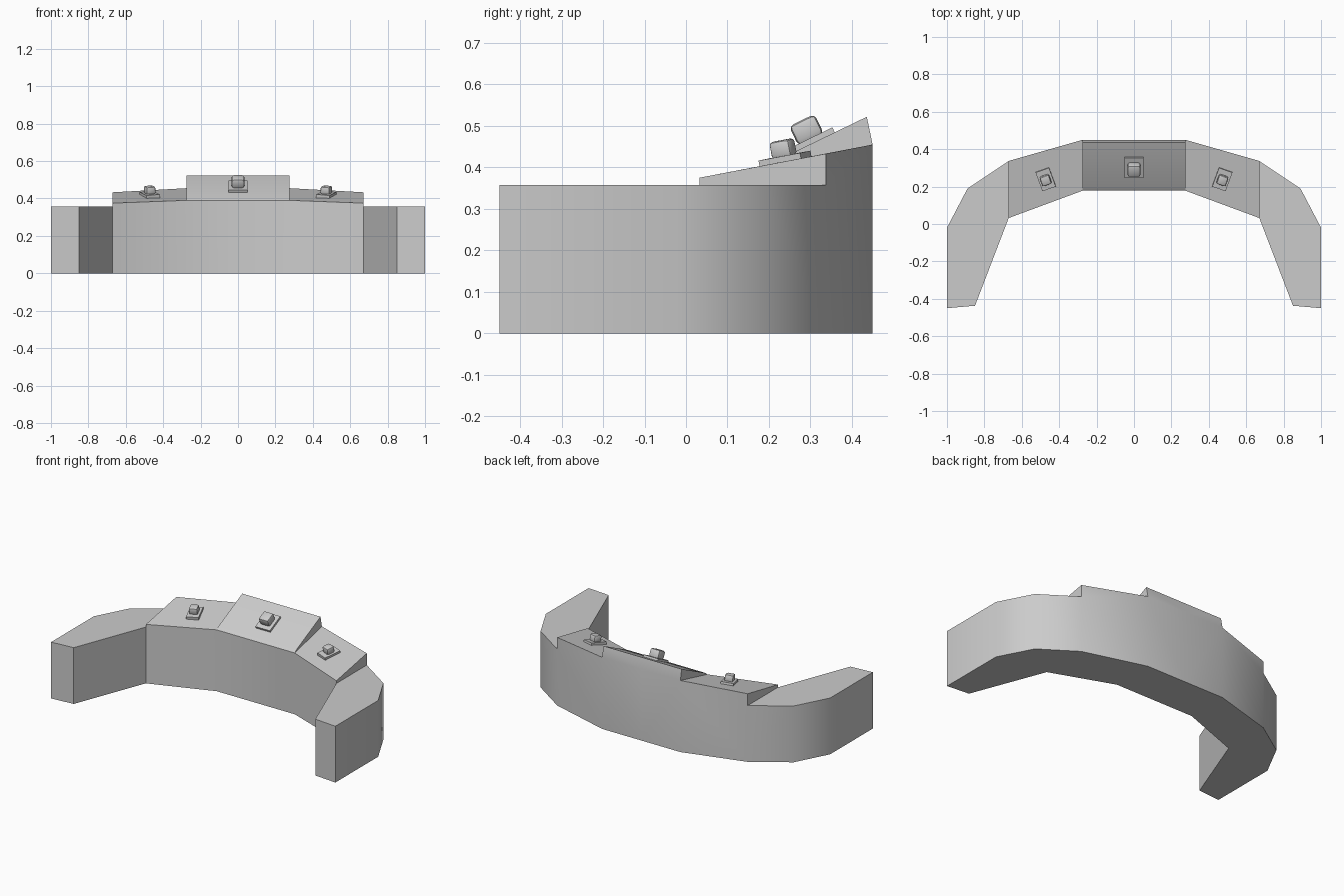
import bpy, bmesh, math
from mathutils import Matrix, Vector

if "Cube" in bpy.data.objects:
    bpy.data.objects.remove(bpy.data.objects["Cube"])


def finish(ob, angle=35):
    for o in bpy.context.selected_objects:
        o.select_set(False)
    ob.select_set(True)
    bpy.context.view_layer.objects.active = ob
    bpy.ops.object.shade_smooth_by_angle(angle=math.radians(angle))


def mirror(ob):
    m = ob.modifiers.new("mirror", 'MIRROR')
    m.use_clip = True
    m.merge_threshold = 0.0005


def link(name, bm):
    me = bpy.data.meshes.new(name)
    bm.to_mesh(me)
    bm.free()
    ob = bpy.data.objects.new(name, me)
    bpy.context.collection.objects.link(ob)
    return ob


# Curved console body: left half, mirrored
H = 0.358
outer = [(-1, -.45), (-1, -.02), (-.89, .19), (-.67, .337), (-.275, .45), (0, .45)]
inner = [(-.85, -.437), (-.67, .032), (-.275, .178), (0, .178)]
bm = bmesh.new()
cache = {}


def face(*pts):
    vs = []
    for p in pts:
        k = tuple(round(c, 4) for c in p)
        if k not in cache:
            cache[k] = bm.verts.new(k)
        vs.append(cache[k])
    return bm.faces.new(vs)


def wall(a, b, za, zb):
    # vertical wall; za and zb list the heights at each end, bottom to top
    face(*[(*a, z) for z in reversed(za)], *[(*b, z) for z in zb])


o, i = outer, inner
# arm walls
wall(i[0], o[0], [0, H], [0, H])
for k in range(3):
    wall(o[k], o[k + 1], [0, H], [0, H])
wall(i[0], i[1], [0, H], [0, H])
# side panel walls
PI, PO, CI, CO = .375, .433, .39, .455
wall(o[3], o[4], [0, H, PO], [0, CO])
wall(i[1], i[2], [0, H, PI], [0, CI])
# centre walls
wall(o[4], o[5], [0, CO], [0, CO])
wall(i[2], i[3], [0, CI], [0, CI])
# bottom
face(*[(*p, 0) for p in o[:4]], (*i[1], 0), (*i[0], 0))
face((*o[3], 0), (*o[4], 0), (*i[2], 0), (*i[1], 0))
face((*o[4], 0), (*o[5], 0), (*i[3], 0), (*i[2], 0))
# arm top, step, side panel top
face(*[(*p, H) for p in o[:4]], (*i[1], H), (*i[0], H))
face((*i[1], H), (*o[3], H), (*o[3], PO), (*i[1], PI))
face((*i[1], PI), (*o[3], PO), (*o[4], CO), (*i[2], CI))
# raised centre wedge
prof = [(.178, CI), (.197, .406), (.436, .522), (.45, CO)]
for (y0, z0), (y1, z1) in zip(prof, prof[1:]):
    face((-.275, y0, z0), (-.275, y1, z1), (0, y1, z1), (0, y0, z0))
face(*[(-.275, y, z) for y, z in prof])
bmesh.ops.recalc_face_normals(bm, faces=bm.faces)
# the half is open at the middle, so make sure the underside faces down
bm.faces.ensure_lookup_table()
low = min(bm.faces, key=lambda f: f.calc_center_median().z)
low.normal_update()
if low.normal.z > 0:
    bmesh.ops.reverse_faces(bm, faces=bm.faces)
body = link("console_body", bm)
mirror(body)
finish(body)


def block(name, frame, size, z0, bevel=0.0, mirrored=False):
    # box standing on the panel surface given by frame
    b = bmesh.new()
    bmesh.ops.create_cube(b, size=1)
    bmesh.ops.scale(b, vec=size, verts=b.verts)
    bmesh.ops.translate(b, vec=(0, 0, z0 + size[2] / 2), verts=b.verts)
    if bevel:
        bmesh.ops.bevel(b, geom=b.edges[:], offset=bevel, segments=2,
                        profile=0.5, affect='EDGES')
    bmesh.ops.transform(b, matrix=frame, verts=b.verts)
    ob = link(name, b)
    if mirrored:
        mirror(ob)
    finish(ob)


def frame(origin, u, n):
    n = n.normalized()
    v = n.cross(u).normalized()
    m = Matrix((v.cross(n), v, n)).transposed().to_4x4()
    m.translation = origin
    return m


# Centre plate and knob
f = frame(Vector((0, .306, .458)), Vector((1, 0, 0)), Vector((0, -.116, .239)))
block("centre_plate", f, (.102, .118, .028), -.014)
block("centre_knob", f, (.068, .068, .052), .01, .011)

# Side plates and knobs
n = Vector((-.01, -.19, 1))
f = frame(Vector((-.472, .24, .4145)), Vector((.39, .142, 0)), n)
block("side_plate", f, (.076, .108, .028), -.014, mirrored=True)
block("side_knob", f, (.052, .052, .042), .01, .009, mirrored=True)
